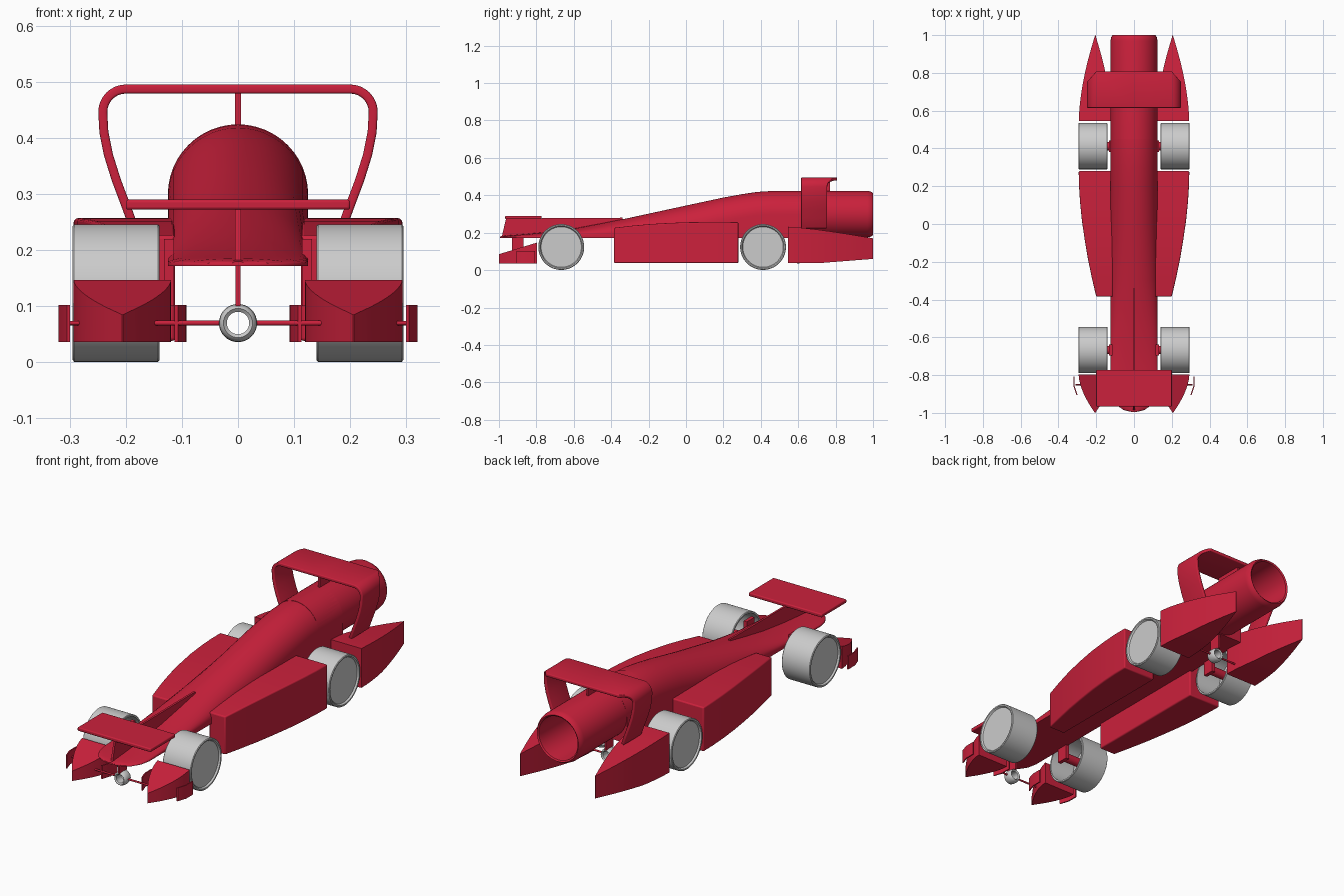
import bpy, bmesh
from math import sin, cos, pi, radians

if "Cube" in bpy.data.objects:
    bpy.data.objects.remove(bpy.data.objects["Cube"])

red = bpy.data.materials.new("red_paint")
red.diffuse_color = (0.6, 0.015, 0.045, 1)
red.use_nodes = True
red.node_tree.nodes["Principled BSDF"].inputs["Base Color"].default_value = red.diffuse_color


def finish(name, bm, mirror=False, paint=True, bevel=0, angle=35, solid=0):
    bmesh.ops.remove_doubles(bm, verts=bm.verts, dist=0.0001)
    bmesh.ops.recalc_face_normals(bm, faces=bm.faces)
    me = bpy.data.meshes.new(name)
    bm.to_mesh(me)
    bm.free()
    ob = bpy.data.objects.new(name, me)
    bpy.context.collection.objects.link(ob)
    if paint:
        me.materials.append(red)
    if mirror:
        ob.modifiers.new("mirror", "MIRROR")
    if solid:
        m = ob.modifiers.new("solid", "SOLIDIFY")
        m.thickness, m.offset = solid, 0
    if bevel:
        m = ob.modifiers.new("bevel", "BEVEL")
        m.width, m.segments, m.limit_method = bevel, 3, "ANGLE"
        m.angle_limit = radians(40)
    bpy.ops.object.select_all(action="DESELECT")
    ob.select_set(True)
    bpy.context.view_layer.objects.active = ob
    bpy.ops.object.shade_smooth_by_angle(angle=radians(angle))
    return ob


def loft(name, rings, **kw):
    bm = bmesh.new()
    vs = [[bm.verts.new(p) for p in r] for r in rings]
    n = len(rings[0])
    for a, b in zip(vs, vs[1:]):
        for i in range(n):
            j = (i + 1) % n
            bm.faces.new((a[i], a[j], b[j], b[i]))
    bm.faces.new(vs[0])
    bm.faces.new(vs[-1])
    return finish(name, bm, **kw)


def lathe(name, profile, axis, center, seg=48, **kw):
    # profile: (distance along axis, radius)
    bm = bmesh.new()
    cx, cy, cz = center

    def pt(d, r, a):
        u, v = r * cos(a), r * sin(a)
        return {"X": (cx + d, cy + u, cz + v), "Y": (cx + u, cy + d, cz + v),
                "Z": (cx + u, cy + v, cz + d)}[axis]
    vs = [bm.verts.new(pt(*profile[0], 0))]
    vs = [[bm.verts.new(pt(d, r, 2 * pi * k / seg)) for d, r in profile] for k in range(seg)]
    for k in range(seg):
        a, b = vs[k], vs[(k + 1) % seg]
        for i in range(len(profile) - 1):
            bm.faces.new((a[i], a[i + 1], b[i + 1], b[i]))
    bmesh.ops.delete(bm, geom=[v for v in bm.verts if not v.link_faces], context="VERTS")
    bmesh.ops.dissolve_degenerate(bm, edges=bm.edges, dist=0.0001)
    return finish(name, bm, **kw)


def rod(name, axis, start, length, r, **kw):
    return lathe(name, [(0, 0), (0, r), (length, r), (length, 0)], axis, start, 16, **kw)


def box(name, x0, x1, y0, y1, z0, z1, **kw):
    return loft(name, [[(x0, y, z0), (x1, y, z0), (x1, y, z1), (x0, y, z1)] for y in (y0, y1)], **kw)


def pod(name, stations, **kw):
    # stations: (y, inner x, outer x, bottom z, top z)
    return loft(name, [[(a, y, b), (c, y, b), (c, y, t), ((a + c) / 2, y, t), (a, y, t)]
                       for y, a, c, b, t in stations], mirror=True, **kw)


# main body: flat belly, arched back rising to the rear
FLOOR = 0.172


def body_ring(y, w, top):
    h = top - FLOOR
    b = min(0.125, h * 0.75)
    arch = [(w * cos(pi * k / 24), y, top - b + b * sin(pi * k / 24)) for k in range(25)]
    return [(-w, y, FLOOR), (w, y, FLOOR)] + arch


body = [(-.995, .012, .18), (-.985, .055, .182), (-.96, .09, .185), (-.92, .115, .188),
        (-.87, .125, .192), (-.75, .125, .203), (-.6, .125, .222), (-.45, .125, .25),
        (-.3, .125, .28), (0, .125, .345), (.2, .125, .388), (.3, .125, .406),
        (.38, .125, .418), (.46, .125, .423), (.64, .125, .424)]
loft("body", [body_ring(*s) for s in body])

# rear exhaust tube with round bore
lathe("exhaust_tube", [(.45, 0), (.45, .1245), (.97, .1245), (.988, .121), (1, .113), (.995, .106),
                       (.98, .104), (.72, .104), (.72, 0)], "Y", (0, 0, .2995), 64)

# side pods between the wheels
pod("side_pod", [(-.385, .112, .2, .038, .226), (-.29, .112, .222, .038, .237),
                 (-.19, .112, .243, .038, .246), (-.09, .112, .26, .038, .252),
                 (.02, .112, .276, .038, .256), (.12, .112, .286, .038, .257),
                 (.2, .112, .291, .038, .257), (.28, .112, .293, .038, .256)], bevel=.006)

# pointed pods behind the rear wheels and ahead of the front wheels
rear, front = [], []
for k in range(13):
    t = k / 12
    w = max(.087 * (1 - t ** 1.7), .001)
    y = .545 + .455 * t
    rear.append((y, .205 - w, .205 + w, .038 + .022 * max(0, (y - .72) / .28),
                 .232 - .062 * t ** 1.3))
    front.append((-.797 - .203 * t, .206 - w, .206 + w, .036, .147 - .062 * t))
pod("rear_pod", rear)
pod("front_pod", front)

# small winglets beside the front pods
for nm, a, b in (("outer_winglet", .299, .32), ("inner_winglet", .113, .092)):
    s = .006 if b > a else -.006
    loft(nm, [[(x, y, .036), (x + s, y, .036), (x + s, y, .102), (x, y, .102)]
              for x, y in ((a, -.905), ((a + b) / 2 + s * .7, -.86), (b - s, -.808))], mirror=True)
rod("outer_winglet_strut", "X", (.25, -.85, .07), .06, .004, mirror=True)

# guide eyes under the nose and tail, with their struts
for nm, y in (("front", -.9), ("rear", .6)):
    lathe(nm + "_eye", [(-.025, .026)] + [(-.025 * cos(a), .026 + .008 * sin(a))
          for a in (pi * k / 6 for k in range(1, 6))] + [(.025, .026), (.02, .02), (-.02, .02), (-.025, .026)],
          "Y", (0, y, .07), 32, paint=False)
    rod(nm + "_eye_side_strut", "X", (.03, y, .07), .12, .0045, mirror=True)
    box(nm + "_eye_post", -.0045, .0045, y - .03, y + .03, .1, .18)

# wheels: hollow on the inside, shallow recess on the outside; axles and uprights
for nm, y in (("front", -.667), ("rear", .412)):
    lathe(nm + "_wheel", [(.286, 0), (.286, .108), (.294, .113), (.295, .119), (.292, .1225), (.143, .1225),
                          (.14, .12), (.14, .113), (.272, .108), (.272, 0)],
          "X", (0, y, .1235), 64, mirror=True, paint=False)
    rod(nm + "_axle", "X", (.118, y, .1235), .16, .022, mirror=True)
    box(nm + "_upright", .114, .132, y - .03, y + .03, .1, .22, mirror=True)

# front wing and its central fin
box("front_wing", -.2, .2, -.967, -.772, .272, .29, bevel=.005)
fin = [(-.985, .178), (-.962, .276), (-.34, .28), (-.34, .22), (-.6, .18)]
loft("front_fin", [[(x, y, z) for y, z in fin] for x in (-.005, .005)])

# rear hoop wing: flat top, rounded shoulders, legs leaning in to the pods
path = [(0, .487), (.2, .487)]
path += [(.2 + .041 * sin(a), .446 + .041 * cos(a)) for a in (pi / 2 * k / 8 for k in range(1, 9))]
path += [(.239, .41), (.231, .37), (.217, .325), (.2, .28), (.18, .225)]
bm = bmesh.new()
edge = []
for x, z in path:
    t = min(1, max(0, (x - .2) / .041)) if z > .44 else 1
    edge.append((bm.verts.new((x, .615, z)), bm.verts.new((x, .808 - .053 * t, z))))
for (a, b), (c, d) in zip(edge, edge[1:]):
    bm.faces.new((a, b, d, c))
finish("rear_wing", bm, mirror=True, solid=.016, bevel=.004)
box("rear_wing_post", -.005, .005, .63, .77, .41, .485)
